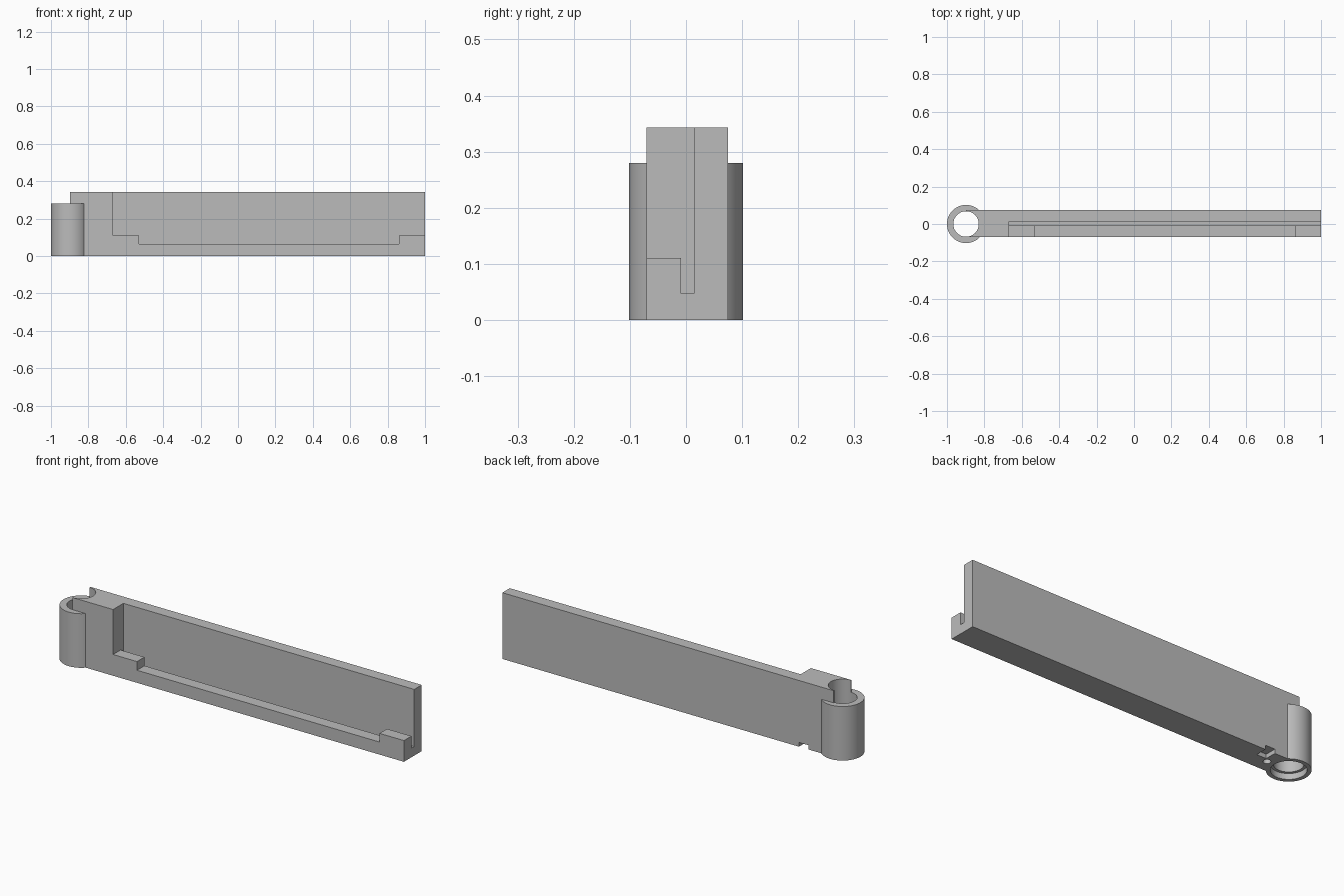
import bpy
import math

default = bpy.data.objects.get("Cube")
if default:
    bpy.data.objects.remove(default, do_unlink=True)

grey = bpy.data.materials.new("plain grey")
grey.use_nodes = True
colour = (0.5, 0.5, 0.5, 1)
grey.diffuse_color = colour
grey.node_tree.nodes["Principled BSDF"].inputs["Base Color"].default_value = colour

PIVOT = -0.898
BACK, FRONT, TOP = 0.075, -0.07, 0.343
OVER = 0.05  # how far cutters pass the surface


def box(name, x, y, z):
    bpy.ops.mesh.primitive_cube_add(size=1)
    ob = bpy.context.object
    ob.name = name
    ob.location = [(a + b) / 2 for a, b in (x, y, z)]
    ob.scale = [b - a for a, b in (x, y, z)]
    bpy.ops.object.transform_apply(location=True, rotation=False, scale=True)
    ob.data.materials.append(grey)
    return ob


def cylinder(name, x, y, radius, z, sides=64):
    bpy.ops.mesh.primitive_cylinder_add(
        vertices=sides, radius=radius, depth=z[1] - z[0],
        location=(x, y, (z[0] + z[1]) / 2))
    ob = bpy.context.object
    ob.name = name
    bpy.ops.object.transform_apply(location=True, rotation=False, scale=False)
    ob.data.materials.append(grey)
    return ob


def combine(target, other, operation):
    other.hide_render = True
    mod = target.modifiers.new(other.name, "BOOLEAN")
    mod.operation = operation
    mod.solver = "EXACT"
    mod.object = other
    bpy.context.view_layer.objects.active = target
    bpy.ops.object.modifier_apply(modifier=mod.name)
    bpy.data.objects.remove(other, do_unlink=True)


# Arm and hinge barrel
arm = box("hinged_arm", (PIVOT, 1), (FRONT, BACK), (0, TOP))
combine(arm, cylinder("hinge_barrel", PIVOT, 0, 0.102, (0, 0.28)), "UNION")

# Front recess: raised end blocks, low middle ledge, narrow deep groove
lip = -0.009
cutters = [
    box("upper_recess", (-0.667, 1 + OVER), (FRONT - OVER, 0.014), (0.11, TOP + OVER)),
    box("ledge_cut", (-0.53, 0.86), (FRONT - OVER, 0.004), (0.065, 0.2)),
    box("panel_groove", (-0.667, 1 + OVER), (lip, 0.014), (0.047, 0.2)),
    # Hinge bore with a wider seat underneath
    cylinder("hinge_bore", PIVOT, 0, 0.068, (-OVER, TOP + OVER)),
    cylinder("bore_seat", PIVOT, 0, 0.082, (-OVER, 0.03)),
    # Underside notch and small pin hole
    box("latch_notch", (-0.755, -0.7), (0.015, BACK + OVER), (-OVER, 0.022)),
    cylinder("pin_hole", -0.775, -0.004, 0.018, (-OVER, 0.05), 24),
]
for cutter in cutters:
    combine(arm, cutter, "DIFFERENCE")

# Smooth the round faces and keep the edges crisp
bpy.ops.object.select_all(action="DESELECT")
arm.select_set(True)
bpy.context.view_layer.objects.active = arm
bpy.ops.object.shade_smooth_by_angle(angle=math.radians(30))
